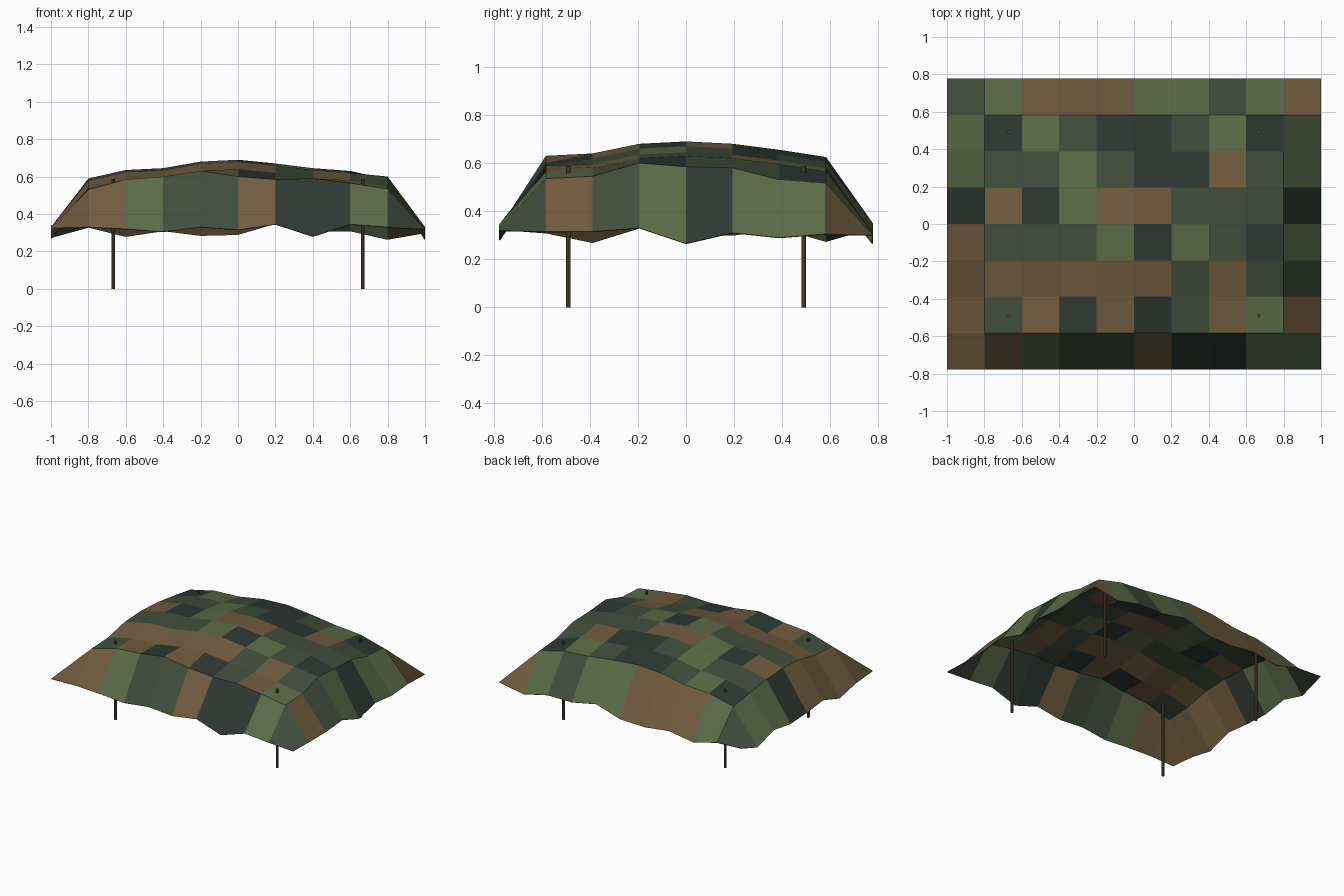
import bpy
import bmesh

cube = bpy.data.objects.get("Cube")
if cube:
    bpy.data.objects.remove(cube, do_unlink=True)


def material(name, rgb):
    m = bpy.data.materials.new(name)
    m.use_nodes = True
    color = (*rgb, 1)
    m.diffuse_color = color
    bsdf = m.node_tree.nodes["Principled BSDF"]
    bsdf.inputs["Base Color"].default_value = color
    bsdf.inputs["Roughness"].default_value = 0.9
    return m


palette = {
    "G": material("leaf green", (0.105, 0.15, 0.064)),
    "D": material("dark green", (0.052, 0.077, 0.043)),
    "S": material("slate green", (0.027, 0.04, 0.032)),
    "B": material("earth brown", (0.167, 0.108, 0.05)),
}
wood = material("pole wood", (0.1, 0.065, 0.033))

# Patch colours, one string per row from front to back
patches = [
    "BBGDDBSSGD",
    "BDBSBSDBGB",
    "BBBBBBDBDD",
    "BDDDGSGDSG",
    "SBSGBBDDDS",
    "GDDGDSSBDG",
    "GSGDSSDGSG",
    "DGBBBGGDGB",
]
codes = list(palette)
COLS, ROWS = len(patches[0]), len(patches)
HALF_X, HALF_Y = 1.0, 0.777

# Crest heights across and along the net, and the drooping hems
crest_x = [0, .59, .635, .645, .68, .69, .67, .645, .63, .60, 0]
crest_y = [0, .625, .64, .68, .69, .68, .655, .625, 0]
hem_front = [.325, .33, .32, .305, .33, .315, .345, .28, .345, .33, .32]
hem_back = [.34, .33, .28, .31, .285, .29, .35, .31, .31, .265, .30]
hem_left = [.325, .31, .27, .33, .31, .30, .33, .275, .34]
hem_right = [.32, .315, .315, .33, .265, .31, .29, .305, .30]
shoulder_front = [0, .53, .585, .60, .63, .60, .585, .59, .565, .535, 0]
shoulder_right = [0, .52, .545, .60, .585, .58, .53, .515, 0]


def net_height(i, j):
    if j == 0:
        return hem_front[i]
    if j == ROWS:
        return hem_back[i]
    if i == 0:
        return hem_left[j]
    if i == COLS:
        return hem_right[j]
    if j == 1:
        return shoulder_front[i]
    if i == COLS - 1:
        return shoulder_right[j]
    return crest_x[i] + crest_y[j] - 0.69


# Net canopy
bm = bmesh.new()
grid = [[bm.verts.new((HALF_X * (2 * i / COLS - 1),
                       HALF_Y * (2 * j / ROWS - 1),
                       net_height(i, j)))
         for i in range(COLS + 1)] for j in range(ROWS + 1)]
for j, row in enumerate(patches):
    for i, code in enumerate(row):
        face = bm.faces.new((grid[j][i], grid[j][i + 1],
                             grid[j + 1][i + 1], grid[j + 1][i]))
        face.material_index = codes.index(code)
mesh = bpy.data.meshes.new("net_canopy")
bm.to_mesh(mesh)
bm.free()
for m in palette.values():
    mesh.materials.append(m)
canopy = bpy.data.objects.new("net_canopy", mesh)
bpy.context.collection.objects.link(canopy)
solid = canopy.modifiers.new("cloth thickness", "SOLIDIFY")
solid.thickness = 0.004
solid.offset = -1

# Support poles poking slightly through the net
POLE_TOP = 0.587
for side_x, sx in (("left", 1), ("right", -1)):
    for side_y, sy in (("front", -1), ("back", 1)):
        bpy.ops.mesh.primitive_cylinder_add(
            vertices=8, radius=0.01, depth=POLE_TOP,
            location=(sx * 0.667, sy * 0.49, POLE_TOP / 2))
        pole = bpy.context.object
        pole.name = f"{side_y}_{side_x}_pole"
        pole.data.materials.append(wood)
